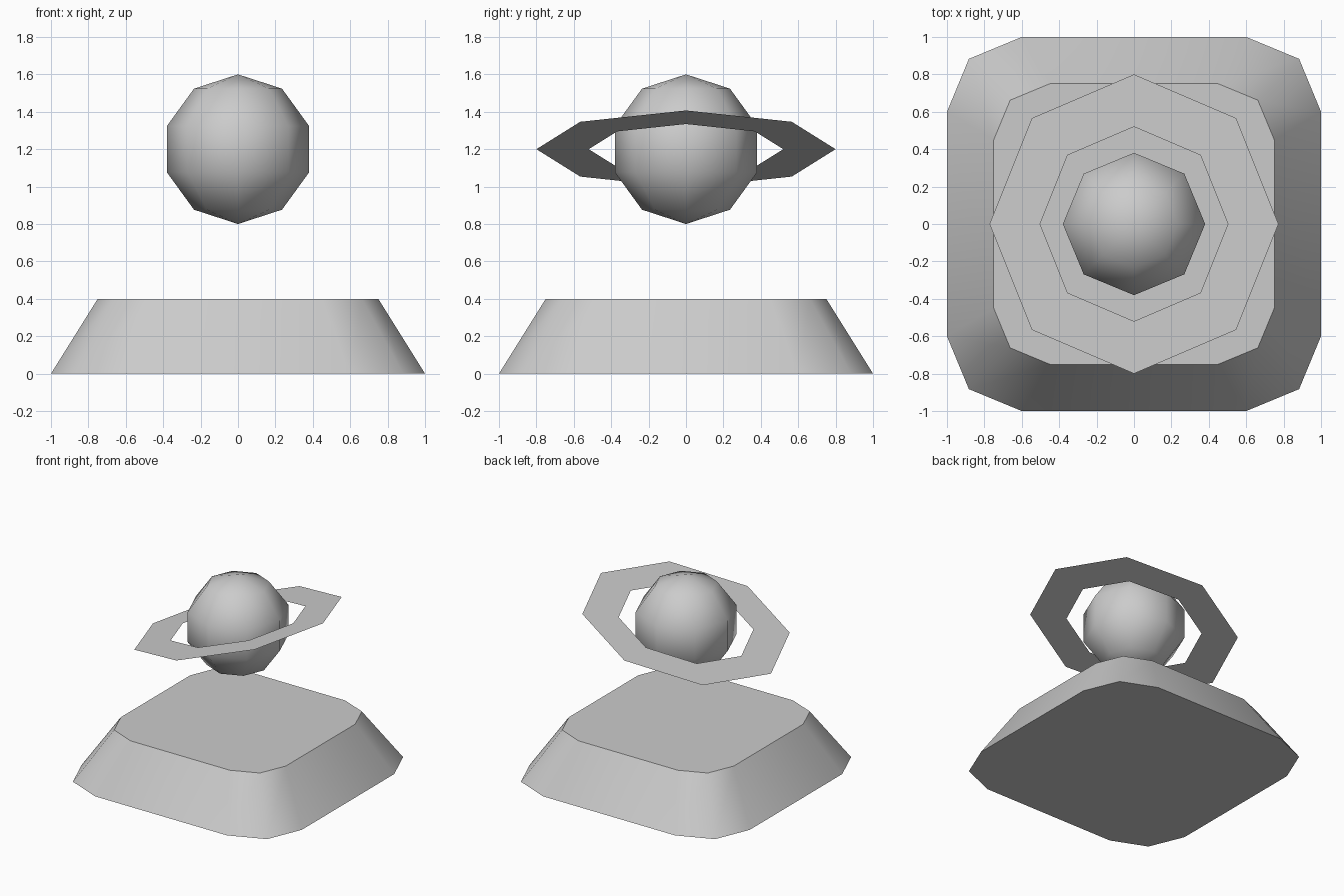
import bpy, bmesh
from math import sin, cos, pi, radians

if "Cube" in bpy.data.objects:
    bpy.data.objects.remove(bpy.data.objects["Cube"])


def make_object(name, bm, smooth_angle=None):
    mesh = bpy.data.meshes.new(name)
    bm.normal_update()
    bm.to_mesh(mesh)
    bm.free()
    obj = bpy.data.objects.new(name, mesh)
    bpy.context.collection.objects.link(obj)
    if smooth_angle is not None:
        bpy.ops.object.select_all(action='DESELECT')
        obj.select_set(True)
        bpy.context.view_layer.objects.active = obj
        bpy.ops.object.shade_smooth_by_angle(angle=radians(smooth_angle))
    return obj


def loop_faces(bm, a, b):
    n = len(a)
    for i in range(n):
        j = (i + 1) % n
        bm.faces.new((a[i], a[j], b[j], b[i]))


def rounded_square(half, radius, steps=2):
    pts = []
    for k in range(4):
        mid = pi / 4 + k * pi / 2
        sx, sy = (1 if cos(mid) > 0 else -1), (1 if sin(mid) > 0 else -1)
        for s in range(steps + 1):
            a = k * pi / 2 + s * pi / 2 / steps
            pts.append((sx * (half - radius) + radius * cos(a),
                        sy * (half - radius) + radius * sin(a)))
    return pts


# Base: tapered rounded-square block
bm = bmesh.new()
outline = rounded_square(1.0, 0.4)
bottom = [bm.verts.new((x, y, 0)) for x, y in outline]
top = [bm.verts.new((x * 0.75, y * 0.75, 0.4)) for x, y in outline]
loop_faces(bm, bottom, top)
bm.faces.new(top)
bm.faces.new(bottom[::-1])
make_object("base", bm, 50)

# Globe: low-poly sphere floating above the base
bm = bmesh.new()
bmesh.ops.create_uvsphere(bm, u_segments=8, v_segments=5, radius=0.4)
make_object("globe", bm, 50).location.z = 1.2

# Ring: thin flat octagonal band, raised on the +x side
bm = bmesh.new()
inner, outer = [[bm.verts.new((r * cos(i * pi / 4), r * sin(i * pi / 4), 0))
                 for i in range(8)] for r in (0.52, 0.8)]
loop_faces(bm, outer, inner)
ring = make_object("ring", bm)
ring.location.z = 1.2
ring.rotation_euler.y = radians(-15)
